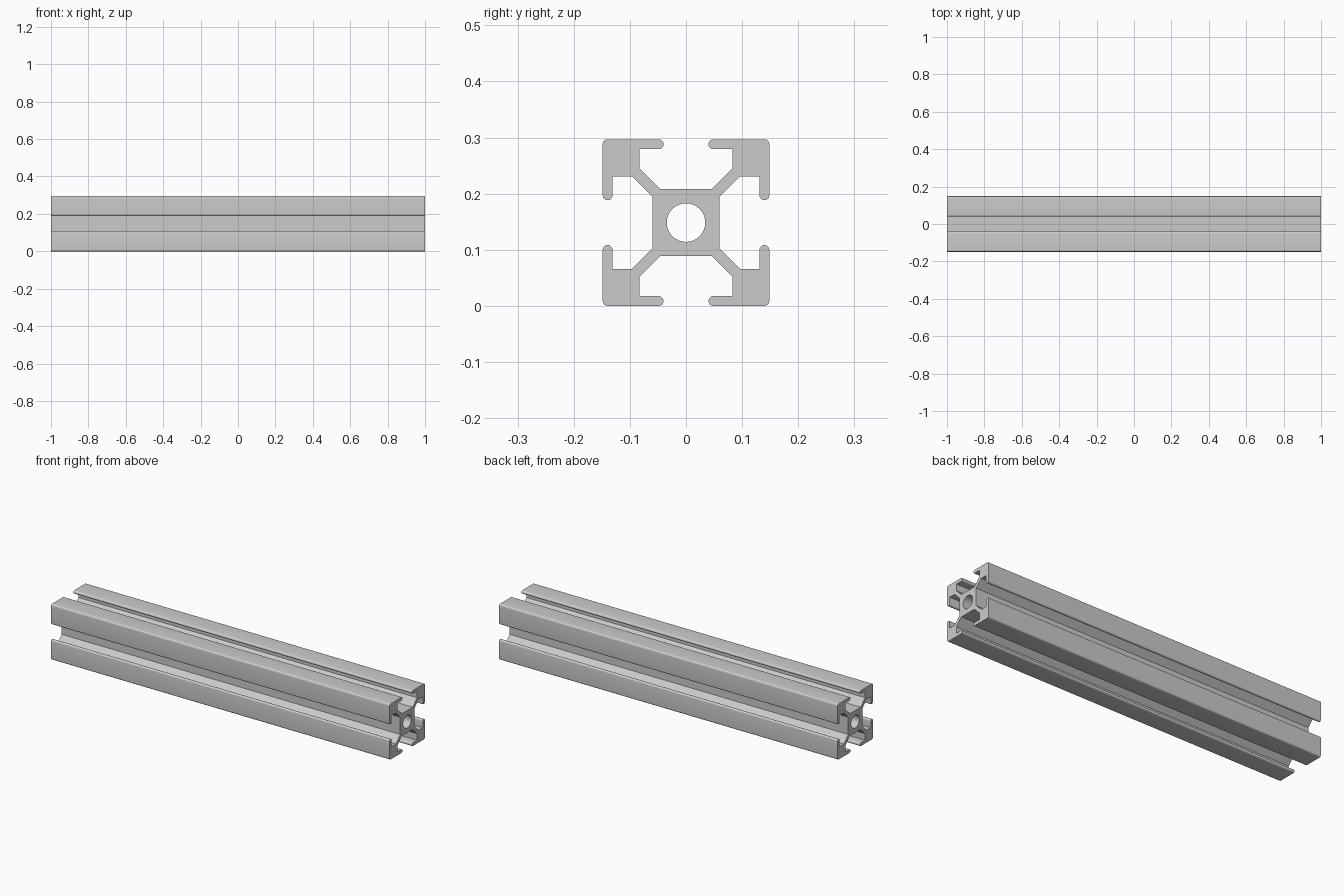
import bpy, bmesh
from math import cos, sin, pi

if "Cube" in bpy.data.objects:
    bpy.data.objects.remove(bpy.data.objects["Cube"])

HALF = 0.1485      # half width of the square section
LIP_IN = 0.131     # inner face of the slot lips
BORE = 0.0343      # centre hole radius
LENGTH = 2.0


def arc(cx, cy, r, a0, a1, n):
    return [(cx + r * cos(a0 + (a1 - a0) * i / n),
             cy + r * sin(a0 + (a1 - a0) * i / n)) for i in range(n + 1)]


# Half of one corner arm: web, block step, rounded lip tip, rounded outer corner
tip_r = (HALF - LIP_IN) / 2
half = [(0.0596, 0.046), (0.0961, 0.0825), (LIP_IN, 0.0825)]
half += arc(LIP_IN + tip_r, 0.04 + tip_r, tip_r, pi, 2 * pi, 10)
cr = 0.009
half += arc(HALF - cr, HALF - cr, cr, 0, pi / 4, 4)

# Mirror across the diagonal, then repeat around the four corners
corner = half + [(y, x) for x, y in reversed(half[:-1])]
outline = []
for k in range(4):
    c, s = round(cos(k * pi / 2)), round(sin(k * pi / 2))
    outline += [(c * x - s * y, s * x + c * y) for x, y in corner]
bore = arc(0, 0, BORE, 0, 2 * pi, 48)[:-1]

# Filled and extruded section
curve = bpy.data.curves.new("rail_section", 'CURVE')
curve.dimensions = '2D'
curve.fill_mode = 'BOTH'
curve.extrude = LENGTH / 2
for pts in (outline, bore):
    sp = curve.splines.new('POLY')
    sp.points.add(len(pts) - 1)
    for p, (x, y) in zip(sp.points, pts):
        p.co = (x, y, 0, 1)
    sp.use_cyclic_u = True
section = bpy.data.objects.new("rail_section", curve)
bpy.context.collection.objects.link(section)
bpy.context.view_layer.update()
deps = bpy.context.evaluated_depsgraph_get()
mesh = bpy.data.meshes.new_from_object(section.evaluated_get(deps))
bpy.data.objects.remove(section)

# Weld into one solid, laid along x and standing on the ground
bm = bmesh.new()
bm.from_mesh(mesh)
bmesh.ops.remove_doubles(bm, verts=bm.verts, dist=1e-5)
for v in bm.verts:
    x, y, z = v.co
    v.co = (z, x, y + HALF)
bmesh.ops.recalc_face_normals(bm, faces=bm.faces)
bm.to_mesh(mesh)
bm.free()

rail = bpy.data.objects.new("slotted_rail", mesh)
bpy.context.collection.objects.link(rail)
bpy.context.view_layer.objects.active = rail
rail.select_set(True)
bpy.ops.object.shade_smooth_by_angle(angle=pi / 6)
